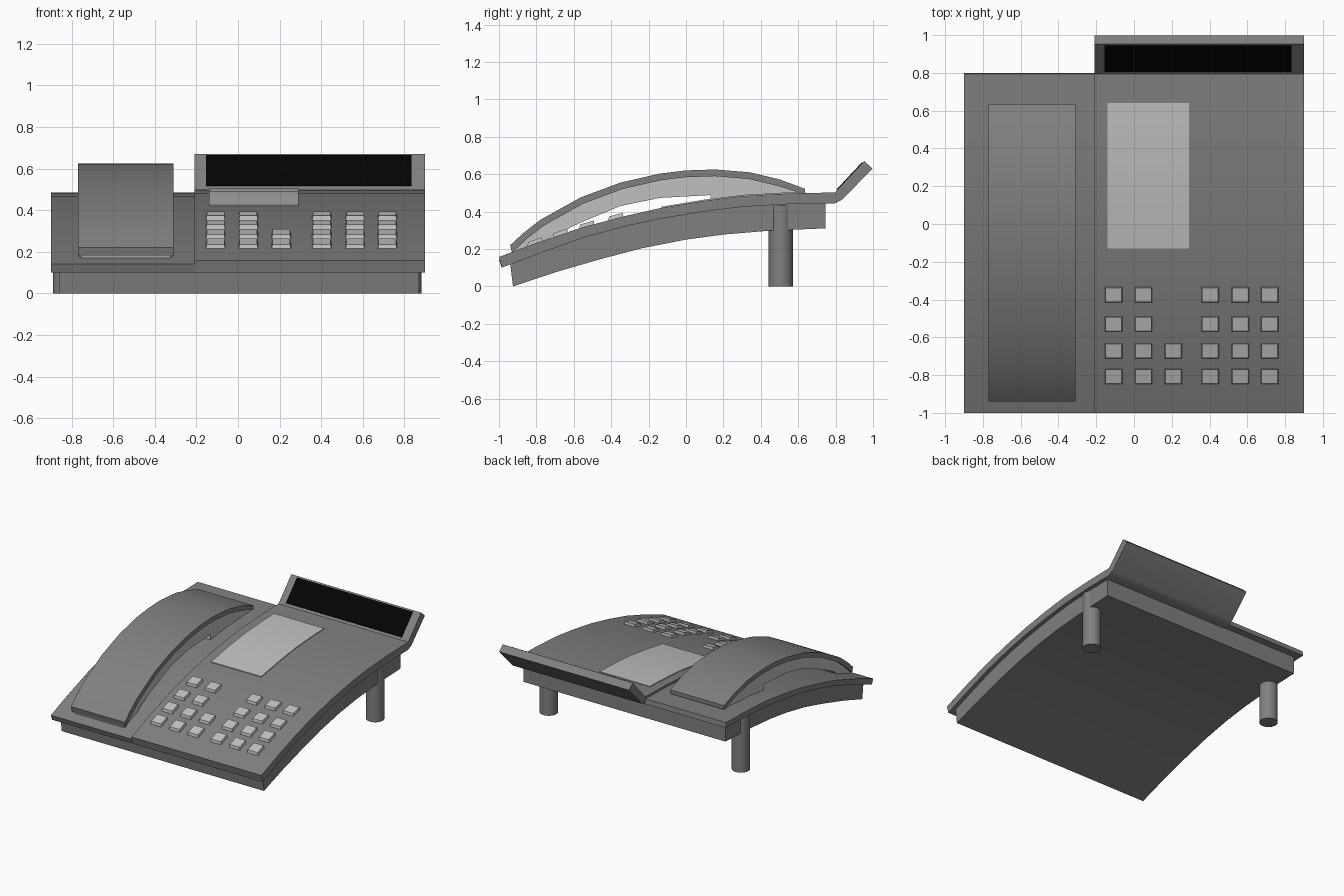
import bpy
import bmesh
from mathutils import Vector

default = bpy.data.objects.get("Cube")
if default:
    bpy.data.objects.remove(default, do_unlink=True)


def material(name, value):
    m = bpy.data.materials.new(name)
    m.use_nodes = True
    colour = (value, value, value, 1)
    m.diffuse_color = colour
    m.node_tree.nodes["Principled BSDF"].inputs["Base Color"].default_value = colour
    return m


DARK = material("dark grey plastic", 0.216)
LIGHT = material("light grey plastic", 0.527)
BLACK = material("black screen", 0.001)


def finish(bm, name, mat):
    bmesh.ops.recalc_face_normals(bm, faces=bm.faces)
    mesh = bpy.data.meshes.new(name)
    bm.to_mesh(mesh)
    bm.free()
    mesh.materials.append(mat)
    obj = bpy.data.objects.new(name, mesh)
    bpy.context.collection.objects.link(obj)
    bpy.ops.object.select_all(action="DESELECT")
    bpy.context.view_layer.objects.active = obj
    obj.select_set(True)
    bpy.ops.object.shade_smooth_by_angle(angle=0.5)
    return obj


def prism(name, profile, x0, x1, mat):
    """Extrude a side profile of (y, z) points from x0 to x1."""
    bm = bmesh.new()
    face = bm.faces.new([bm.verts.new((x0, y, z)) for y, z in profile])
    new = bmesh.ops.extrude_face_region(bm, geom=[face])["geom"]
    verts = [g for g in new if isinstance(g, bmesh.types.BMVert)]
    bmesh.ops.translate(bm, verts=verts, vec=(x1 - x0, 0, 0))
    caps = [f for f in bm.faces if len(f.verts) > 4]
    bmesh.ops.triangulate(bm, faces=caps)
    return finish(bm, name, mat)


def shift(points, dz):
    return [(y, z + dz) for y, z in points]


def height(points, y):
    """Height of a polyline at y."""
    for (ya, za), (yb, zb) in zip(points, points[1:]):
        if y <= yb:
            return za + (zb - za) * (y - ya) / (yb - ya)
    return points[-1][1]


# Curves shared by the casing parts
top = [(-1, .157), (-.8, .233), (-.55, .317), (-.33, .375), (-.13, .42),
       (.1, .458), (.3, .483), (.55, .497), (.795, .502)]
under = [(-.985, .1), (-.8, .17), (-.55, .26), (-.33, .32), (-.13, .363),
         (.1, .4), (.3, .425), (.55, .44), (.795, .443)]
belly = [(-.925, 0), (-.7, .075), (-.46, .145), (-.23, .205), (0, .25),
         (.2, .277), (.45, .298), (.745, .31)]

# Casing: base, handset side and keypad side with tilted display
prism("base", belly + [(.745, .45)] + under[-2:0:-1] + [(-.94, .122)], -.86, .87, DARK)
prism("handset_deck", under[:-1] + [(.8, .448)] + shift(top, -.016)[::-1], -.9, -.21, DARK)
display_back = [(.835, .463), (.997, .63), (.952, .67)]
prism("keypad_deck", under + display_back + top[::-1], -.21, .9, DARK)

# Screen plate lying on the tilted panel
lower, upper = Vector((.795, .502)), Vector((.952, .67))
normal = Vector((-(upper - lower).y, (upper - lower).x)).normalized()
a, b = lower.lerp(upper, .08), lower.lerp(upper, .95)
prism("screen", [a, b, b + normal * .004, a + normal * .004], -.155, .835, BLACK)

# Index card following the deck
card = [(y, height(top, y)) for y in (-.13, .1, .3, .55, .64)]
prism("index_card", card + shift(card, .006)[::-1], -.14, .29, LIGHT)

# Keys, slightly tapered and following the slope
rows = (-.375, -.53, -.672, -.808)
columns = (-.108, .05, .208, .403, .563, .718)
for r, y in enumerate(rows):
    for c, x in enumerate(columns):
        if c == 2 and r < 2:
            continue
        bm = bmesh.new()
        bmesh.ops.create_cube(bm, size=1)
        for v in bm.verts:
            s = .048 if v.co.z < 0 else .042
            vy = y + v.co.y * s * 1.75
            base = height(top, vy)
            v.co = (x + v.co.x * s * 2, vy, base + (.02 if v.co.z > 0 else -.01))
        finish(bm, f"key_{r + 1}_{c + 1}", LIGHT)

# Handset: arched shell over an inset grip
outer = [(-.94, .22), (-.87, .285), (-.78, .355), (-.565, .475), (-.35, .555), (-.14, .603),
         (0, .62), (.155, .625), (.34, .61), (.5, .572), (.635, .522)]
inner = []
for i, (y, z) in enumerate(outer):
    p, q = Vector(outer[max(i - 1, 0)]), Vector(outer[min(i + 1, len(outer) - 1)])
    d = (q - p).normalized()
    inner.append((y + d.y * .036, z - d.x * .036))
inner[0], inner[-1] = (-.93, .18), (.635, .492)
prism("handset_shell", outer + inner[::-1], -.77, -.31, DARK)
arch = [(.6, .48), (.35, .468), (.13, .44), (.13, .488), (-.14, .473), (-.35, .43),
        (-.565, .34), (-.72, .265), (-.78, .215), (-.925, .165)]
prism("handset_grip", inner + arch, -.755, -.325, LIGHT)

# Rear legs
for side, x in (("right", -.825), ("left", .818)):
    bm = bmesh.new()
    bmesh.ops.create_cone(bm, cap_ends=True, segments=32, radius1=.065,
                          radius2=.065, depth=.436)
    bmesh.ops.translate(bm, verts=bm.verts, vec=(x, .507, .218))
    finish(bm, f"{side}_leg", DARK)
